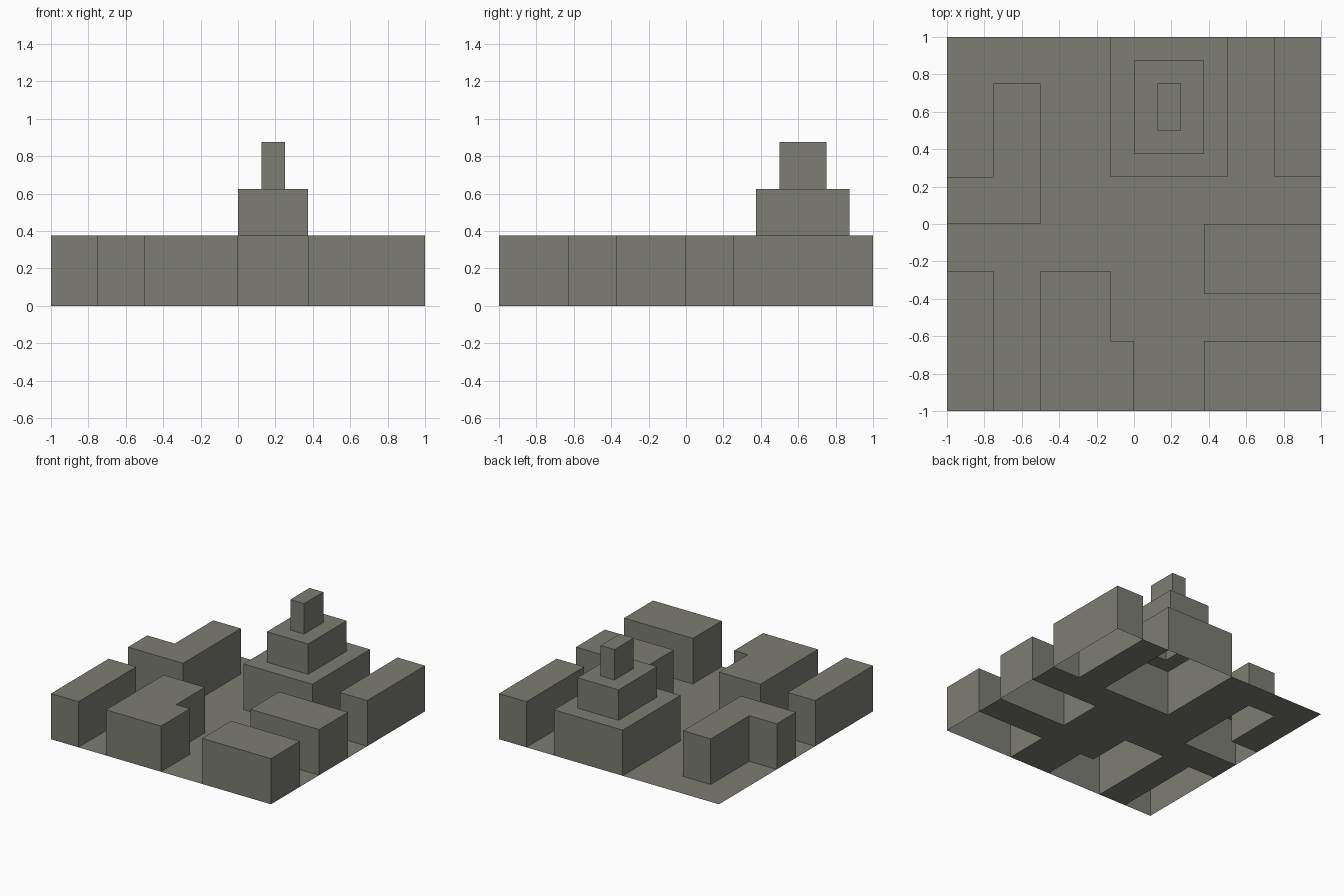
import bpy
import bmesh

if "Cube" in bpy.data.objects:
    bpy.data.objects.remove(bpy.data.objects["Cube"])

U = 0.125  # everything sits on a 16 x 16 grid of cells this size

stone = bpy.data.materials.new("warm grey stone")
stone.diffuse_color = (0.205, 0.205, 0.175, 1)
stone.use_nodes = True
stone.node_tree.nodes["Principled BSDF"].inputs["Base Color"].default_value = stone.diffuse_color

# Footprints as rectangles (x0, y0, x1, y1) in grid cells from the centre
FOOTPRINTS = {
    "stepped_tower": [(-1, 2, 4, 8)],
    "back_left_angled_block": [(-6, 0, -4, 6), (-8, 0, -6, 2)],
    "back_right_block": [(6, 2, 8, 8)],
    "right_middle_block": [(3, -3, 8, 0)],
    "front_right_block": [(3, -8, 8, -5)],
    "front_centre_angled_block": [(-4, -8, -1, -2), (-1, -8, 0, -5)],
    "front_left_block": [(-8, -8, -6, -2)],
}
# (inset, rise) of each storey
TIERS = {"stepped_tower": [(0, 3 * U), (U, 2 * U), (U, 2 * U)]}


def flat_shape(rects, keep_inside):
    """One flat face made of the grid cells inside (or outside) the rectangles."""
    bm = bmesh.new()
    bmesh.ops.create_grid(bm, x_segments=16, y_segments=16, size=1)

    def inside(face):
        c = face.calc_center_median() / U
        return any(a < c.x < p and b < c.y < q for a, b, p, q in rects)

    drop = [f for f in bm.faces if inside(f) != keep_inside]
    bmesh.ops.delete(bm, geom=drop, context='FACES')
    bmesh.ops.dissolve_faces(bm, faces=bm.faces[:])
    bmesh.ops.dissolve_limit(bm, angle_limit=0.01, verts=bm.verts[:], edges=bm.edges[:])
    for f in bm.faces:
        f.normal_update()
        if f.normal.z < 0:
            f.normal_flip()
    return bm


def finish(bm, name):
    me = bpy.data.meshes.new(name)
    bm.normal_update()
    bm.to_mesh(me)
    bm.free()
    me.materials.append(stone)
    bpy.context.collection.objects.link(bpy.data.objects.new(name, me))


# Buildings: hollow shells, open underneath
for name, rects in FOOTPRINTS.items():
    bm = flat_shape(rects, True)
    top = bm.faces[:]
    for inset, rise in TIERS.get(name, [(0, 3 * U)]):
        if inset:
            bmesh.ops.inset_region(bm, faces=top, thickness=inset,
                                   use_even_offset=True, use_boundary=True)
        top = bmesh.ops.extrude_discrete_faces(bm, faces=top)["faces"]
        bmesh.ops.translate(bm, vec=(0, 0, rise),
                            verts=list({v for f in top for v in f.verts}))
    finish(bm, name)

# Streets: thin ground sheet with the footprints left open
finish(flat_shape([r for rs in FOOTPRINTS.values() for r in rs], False), "street_ground")
